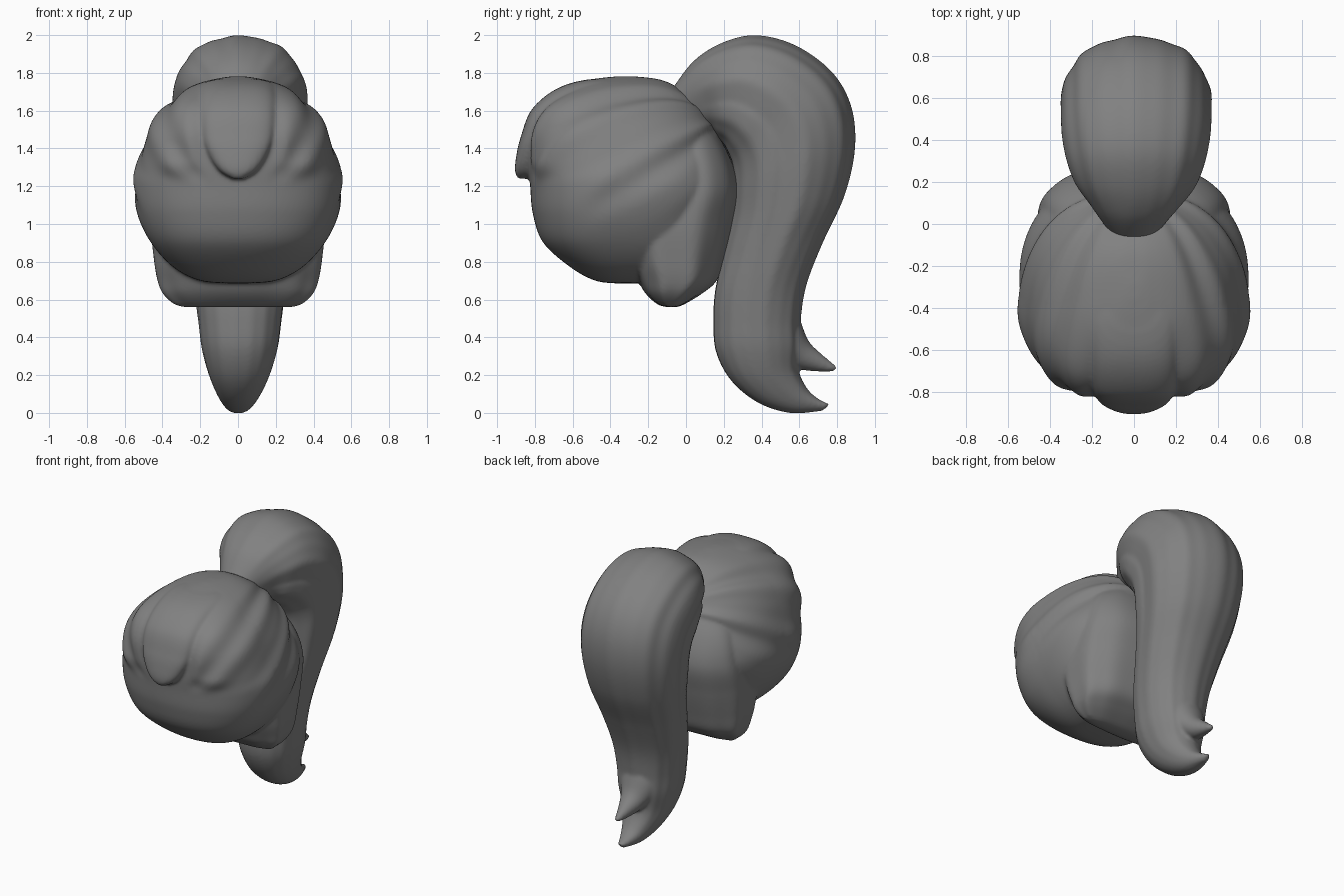
import bpy, bmesh
from math import sin, cos, pi, atan2
from mathutils import Vector

if "Cube" in bpy.data.objects:
    bpy.data.objects.remove(bpy.data.objects["Cube"])

hair = bpy.data.materials.new("dark_grey_hair")
hair.diffuse_color = (0.22, 0.22, 0.22, 1)
hair.use_nodes = True
hair.node_tree.nodes["Principled BSDF"].inputs["Base Color"].default_value = hair.diffuse_color


def smoothstep(a, b, t):
    t = max(0, min(1, (t - a) / (b - a)))
    return t * t * (3 - 2 * t)


def catmull(rows, steps):
    # Smoothly resample the control sections
    out = []
    n = len(rows)
    for i in range(n - 1):
        p = [rows[max(0, min(n - 1, i + k))] for k in (-1, 0, 1, 2)]
        for s in range(steps):
            t = s / steps
            out.append([0.5 * (2 * b + (c - a) * t + (2 * a - 5 * b + 4 * c - d) * t * t
                               + (3 * b - a - 3 * c + d) * t ** 3) for a, b, c, d in zip(*p)])
    return out + [list(rows[-1])]


def loft(bm, rows, power=2.0, inner=None, sides=96, steps=7, shape=None):
    # Each row: outer y, outer z, inner y, inner z, half width in x
    rings, faces = [], []
    dense = catmull(rows, steps)
    for j, (ay, az, by, bz, w) in enumerate(dense):
        ring = []
        mid = Vector((0, (ay + by) / 2, (az + bz) / 2))
        for i in range(sides):
            th = 2 * pi * i / sides
            c, s = cos(th), sin(th)
            e = 2 / (power if c > 0 else inner or power)
            c = abs(c) ** e * (1 if c > 0 else -1)
            s = abs(s) ** e * (1 if s > 0 else -1)
            v = mid + Vector((w * s, (ay - by) / 2 * c, (az - bz) / 2 * c))
            if shape:
                v = shape(v, th, j / (len(dense) - 1), mid)
            ring.append(bm.verts.new(v))
        rings.append(ring)
    for r0, r1 in zip(rings, rings[1:]):
        for i in range(sides):
            k = (i + 1) % sides
            faces.append(bm.faces.new((r0[i], r0[k], r1[k], r1[i])))
    for r in (rings[0], rings[-1]):
        pole = bm.verts.new(sum((v.co for v in r), Vector()) / sides)
        for i in range(sides):
            faces.append(bm.faces.new((r[i], r[(i + 1) % sides], pole)))
    bmesh.ops.recalc_face_normals(bm, faces=faces)


def finish(name, bm, voxel, smooth):
    # Fuse the overlapping lofts into one sculpted surface
    me = bpy.data.meshes.new(name)
    bm.to_mesh(me)
    bm.free()
    me.materials.append(hair)
    me.polygons.foreach_set("use_smooth", [True] * len(me.polygons))
    ob = bpy.data.objects.new(name, me)
    bpy.context.collection.objects.link(ob)
    rm = ob.modifiers.new("fuse", 'REMESH')
    rm.mode = 'VOXEL'
    rm.voxel_size = voxel
    rm.use_smooth_shade = True
    sm = ob.modifiers.new("soften", 'SMOOTH')
    sm.iterations = smooth
    return ob


# Strand waves fan out from the ponytail root; the face area stays smooth
def head_shape(v, th, t, mid):
    v = v - Vector((0, 0.08 * sin(th) ** 2 * smoothstep(0, 0.3, t) * smoothstep(1, 0.7, t), 0))
    d = v - Vector((0, 0.12, 1.5))
    phi = atan2(abs(d.x), -0.5 * d.y + 0.86 * d.z)
    face = smoothstep(-0.4, -0.6, v.y) * smoothstep(1.3, 1.2, v.z)
    amp = 0.009 * (1 - face) * smoothstep(0.03, 0.3, abs(v.x)) * smoothstep(0.85, 1.3, v.z)
    out = (v - Vector((0, -0.3, 1.2))).normalized()
    fringe = 0.022 * smoothstep(1.23, 1.33, v.z) * smoothstep(-0.45, -0.7, v.y) \
        * smoothstep(0.17, 0.27, abs(v.x)) * smoothstep(0.5, 0.35, abs(v.x))
    return v + out * amp * (cos(13 * phi) + 0.4 * cos(21 * phi)) + Vector((0, -fringe, 0))


# Nape hair has vertical lock grooves
def nape_shape(v, th, t, mid):
    return mid + (v - mid) * (1 + 0.02 * cos(10 * th) * (1 - t))


cap = bmesh.new()
# Head of hair: height, back y, front y, half width
head = [(0.685, -0.28, -0.36, 0.04), (0.7, -0.14, -0.48, 0.2), (0.77, 0.06, -0.61, 0.34),
        (0.9, 0.18, -0.755, 0.46), (1.05, 0.23, -0.81, 0.53), (1.2, 0.25, -0.825, 0.55),
        (1.35, 0.21, -0.835, 0.52), (1.5, 0.16, -0.825, 0.47), (1.62, 0.08, -0.76, 0.385),
        (1.72, -0.04, -0.62, 0.25), (1.765, -0.14, -0.5, 0.14), (1.782, -0.28, -0.36, 0.03)]
loft(cap, [(b, z, f, z, w) for z, b, f, w in head], 2.7, 2.15, shape=head_shape)

# Nape hair hanging below the head
nape = [(0.56, -0.05, -0.1, 0.28), (0.575, -0.01, -0.15, 0.34), (0.63, 0.08, -0.21, 0.4),
        (0.7, 0.16, -0.25, 0.43), (0.82, 0.2, -0.3, 0.45), (1.0, 0.245, -0.33, 0.465),
        (1.2, 0.275, -0.25, 0.45), (1.4, 0.21, -0.2, 0.38), (1.6, 0.08, -0.15, 0.2)]
loft(cap, [(b, z, f, z, w) for z, b, f, w in nape], 2.5, 2.8, shape=nape_shape)

# Central fringe lock, sinking into the crown at its top
loft(cap, [(-0.2, 1.73, -0.2, 1.65, 0.1), (-0.42, 1.772, -0.4, 1.67, 0.19),
           (-0.65, 1.732, -0.58, 1.6, 0.2), (-0.81, 1.615, -0.7, 1.52, 0.195),
           (-0.875, 1.46, -0.75, 1.42, 0.18), (-0.9, 1.35, -0.77, 1.33, 0.14),
           (-0.905, 1.28, -0.79, 1.27, 0.09), (-0.89, 1.24, -0.8, 1.24, 0.03)], 2.6, sides=64)
finish("hair_cap", cap, 0.012, 4)


# Ponytail: long ridges on the outside and a side groove around the inner lobe
def tail_shape(v, th, t, mid):
    fade = smoothstep(0, 0.1, t) * smoothstep(1, 0.7, t)
    ridge = 0.012 * cos(9 * th) * smoothstep(-0.2, 0.4, cos(th)) + 0.006 * cos(17 * th + 1)
    a = abs(atan2(sin(th), cos(th)))
    groove = -0.07 * max(0, 1 - abs(a - 1.75) / 0.4) ** 2 * smoothstep(0.75, 0.4, t)
    s = 1 + fade * ridge
    return Vector((v.x * (s + fade * groove) + 0.01 * fade, *(mid + (v - mid) * s).yz))


tail = bmesh.new()
loft(tail, [(-0.07, 1.72, 0.06, 1.5, 0.13), (0.04, 1.86, 0.14, 1.48, 0.21),
            (0.19, 1.955, 0.17, 1.45, 0.285), (0.37, 1.995, 0.2, 1.42, 0.33),
            (0.58, 1.94, 0.22, 1.38, 0.355), (0.77, 1.8, 0.24, 1.33, 0.36),
            (0.87, 1.62, 0.25, 1.27, 0.36), (0.89, 1.4, 0.25, 1.18, 0.35),
            (0.835, 1.15, 0.24, 1.03, 0.32), (0.72, 0.9, 0.2, 0.85, 0.28),
            (0.635, 0.68, 0.155, 0.65, 0.245), (0.605, 0.5, 0.145, 0.48, 0.22),
            (0.605, 0.36, 0.16, 0.32, 0.2), (0.595, 0.23, 0.24, 0.17, 0.16),
            (0.64, 0.13, 0.38, 0.055, 0.11), (0.7, 0.075, 0.55, 0.0, 0.065),
            (0.765, 0.045, 0.72, 0.01, 0.02)], 2.2, shape=tail_shape)

# Small upper flick near the end of the ponytail
loft(tail, [(0.54, 0.66, 0.36, 0.45, 0.15), (0.605, 0.49, 0.48, 0.29, 0.13),
            (0.65, 0.38, 0.59, 0.235, 0.085), (0.72, 0.31, 0.68, 0.22, 0.05),
            (0.8, 0.245, 0.785, 0.217, 0.015)], sides=32)
finish("ponytail", tail, 0.012, 4)
